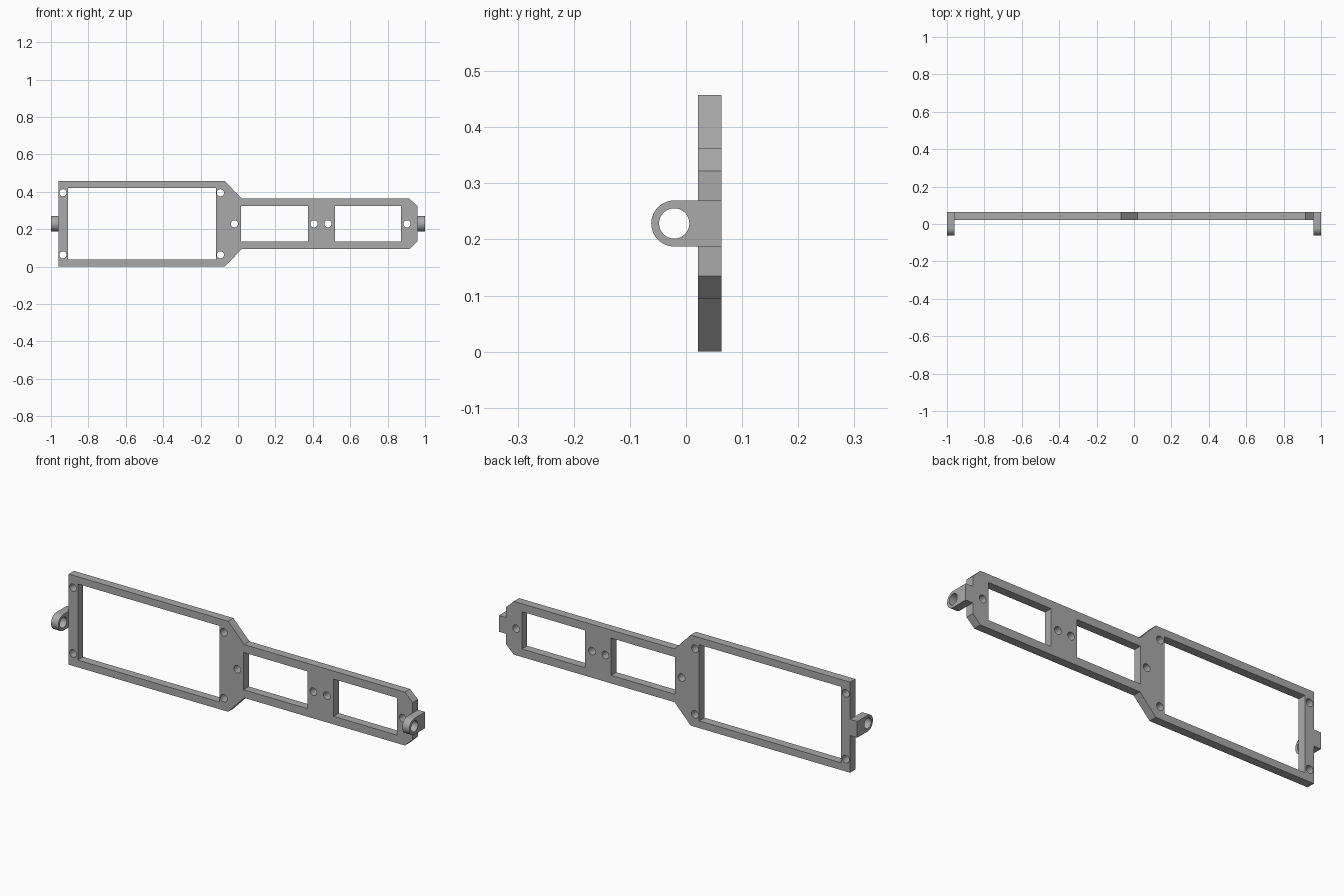
import bpy, bmesh
from math import sin, cos, pi, radians
from mathutils import Matrix

cube = bpy.data.objects.get("Cube")
if cube:
    bpy.data.objects.remove(cube, do_unlink=True)

grey = bpy.data.materials.new("matte grey")
grey.use_nodes = True
COLOUR = (0.4, 0.4, 0.4, 1)
grey.diffuse_color = COLOUR
grey.node_tree.nodes["Principled BSDF"].inputs["Base Color"].default_value = COLOUR

MID = 0.2285            # height of the centre line
FRONT, BACK = 0.021, 0.063


def circle(cx, cy, r, n=32):
    return [(cx + r * cos(2 * pi * i / n), cy + r * sin(2 * pi * i / n)) for i in range(n)]


def rect(x0, x1, half):
    return [(x0, MID - half), (x1, MID - half), (x1, MID + half), (x0, MID + half)]


def extrude_profile(name, loops, depth, matrix):
    """Fill an outline with holes, give it thickness and place it."""
    curve = bpy.data.curves.new(name + "_profile", "CURVE")
    curve.dimensions = "2D"
    curve.fill_mode = "BOTH"
    curve.extrude = depth / 2
    for loop in loops:
        spline = curve.splines.new("POLY")
        spline.points.add(len(loop) - 1)
        for point, (x, y) in zip(spline.points, loop):
            point.co = (x, y, 0, 1)
        spline.use_cyclic_u = True
    temp = bpy.data.objects.new(name + "_temp", curve)
    bpy.context.collection.objects.link(temp)
    deps = bpy.context.evaluated_depsgraph_get()
    mesh = bpy.data.meshes.new_from_object(temp.evaluated_get(deps))
    bpy.data.objects.remove(temp, do_unlink=True)
    bpy.data.curves.remove(curve)

    bm = bmesh.new()
    bm.from_mesh(mesh)
    bmesh.ops.remove_doubles(bm, verts=bm.verts, dist=1e-5)
    bmesh.ops.transform(bm, matrix=matrix, verts=bm.verts)
    bmesh.ops.recalc_face_normals(bm, faces=bm.faces)
    bm.to_mesh(mesh)
    bm.free()
    mesh.materials.clear()
    mesh.materials.append(grey)
    obj = bpy.data.objects.new(name, mesh)
    bpy.context.collection.objects.link(obj)
    bpy.ops.object.select_all(action="DESELECT")
    obj.select_set(True)
    bpy.context.view_layer.objects.active = obj
    bpy.ops.object.shade_smooth_by_angle(angle=radians(30))
    return obj


# Mounting plate: wide bay tapering into a narrow arm, mirrored about the centre line
upper = [(-0.96, MID), (-0.96, 0.457), (-0.07, 0.457), (0.02, 0.363),
         (0.917, 0.363), (0.96, 0.322), (0.96, MID)]
outline = upper + [(x, 2 * MID - z) for x, z in reversed(upper[1:-1])]
windows = [rect(-0.909, -0.118, 0.192), rect(0.016, 0.374, 0.094), rect(0.519, 0.872, 0.094)]
screws = [circle(x, MID + s * 0.166, 0.019) for x in (-0.936, -0.094) for s in (-1, 1)]
screws += [circle(x, MID, 0.019) for x in (-0.019, 0.406, 0.481, 0.904)]
stand_up = Matrix.Translation((0, (FRONT + BACK) / 2, 0)) @ Matrix.Rotation(pi / 2, 4, "X")
extrude_profile("mounting_plate", [outline, *windows, *screws], BACK - FRONT, stand_up)

# Round-nosed hinge lugs, one on each end
R, CY = 0.041, -0.021
nose = [(CY - R * sin(pi * i / 24), MID + R * cos(pi * i / 24)) for i in range(25)]
lug = nose + [(BACK, MID - R), (BACK, MID + R)]
for name, x in (("left_lug", 0.98), ("right_lug", -0.98)):
    side_on = Matrix(((0, 0, 1, x), (1, 0, 0, 0), (0, 1, 0, 0), (0, 0, 0, 1)))
    extrude_profile(name, [lug, circle(CY, MID, 0.027)], 0.04, side_on)
